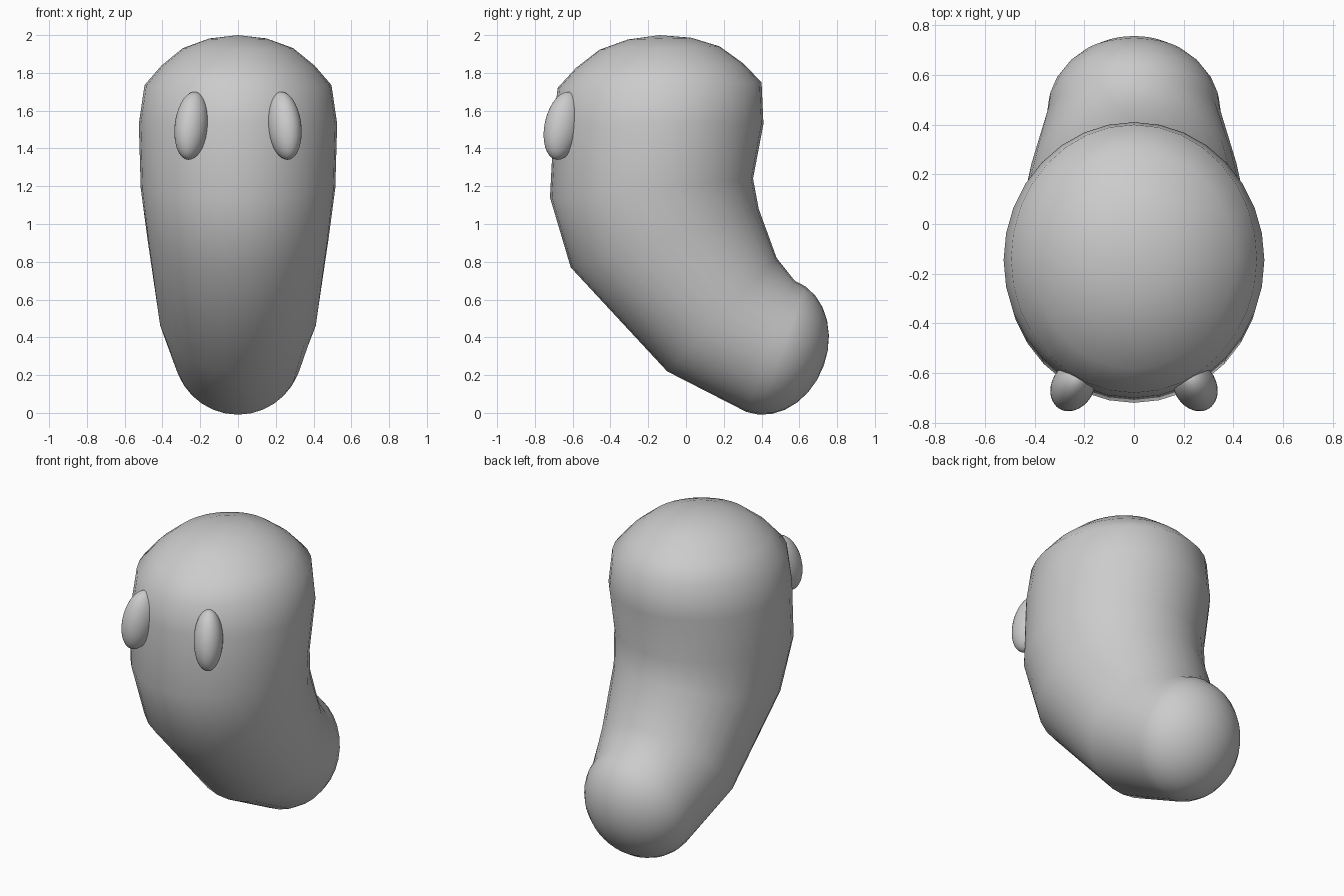
import bpy, bmesh, math
from mathutils import Vector

cube = bpy.data.objects.get("Cube")
if cube:
    bpy.data.objects.remove(cube, do_unlink=True)

grey = bpy.data.materials.new("light_grey")
grey.use_nodes = True
colour = (0.6, 0.6, 0.6, 1)
grey.diffuse_color = colour
grey.node_tree.nodes["Principled BSDF"].inputs["Base Color"].default_value = colour

SEGMENTS = 32


def finish(bm, name):
    """Turn a bmesh into a smooth grey object."""
    bmesh.ops.recalc_face_normals(bm, faces=bm.faces)
    mesh = bpy.data.meshes.new(name)
    bm.to_mesh(mesh)
    bm.free()
    mesh.materials.append(grey)
    mesh.shade_smooth()
    obj = bpy.data.objects.new(name, mesh)
    bpy.context.collection.objects.link(obj)
    return obj


def ring(bm, centre, across, half_width):
    """Ellipse spanned by the x axis and the vector across."""
    verts = []
    for i in range(SEGMENTS):
        a = math.tau * i / SEGMENTS
        side = Vector((half_width * math.sin(a), 0, 0))
        verts.append(bm.verts.new(centre + across * math.cos(a) + side))
    return verts


# Body sections: front (y, z), back (y, z), half width
sections = [
    ((-0.68, 1.72), (0.40, 1.75), 0.495),
    ((-0.70, 1.53), (0.41, 1.53), 0.525),
    ((-0.72, 1.14), (0.355, 1.24), 0.515),
    ((-0.61, 0.77), (0.385, 1.08), 0.48),
    ((-0.10, 0.22), (0.48, 0.82), 0.42),
    ((0.32, 0.005), (0.575, 0.70), 0.35),
]
frames = []
for front, back, width in sections:
    f, b = Vector((0, *front)), Vector((0, *back))
    frames.append(((f + b) / 2, (f - b) / 2, width))

# Rounded ends: (scale, rise) steps from pole to rim
head_steps = [(0.31, 0.93), (0.59, 0.74), (0.82, 0.39)]
tail_steps = [(math.sin(a), math.cos(a)) for a in (math.pi * k / 14 for k in range(1, 7))]


def cap(bm, frame, direction, steps):
    """Shrinking rings ending in a pole, listed pole outwards."""
    centre, across, width = frame
    rings = [ring(bm, centre + direction * h, across * s, width * s) for s, h in steps]
    return bm.verts.new(centre + direction), rings


bm = bmesh.new()
top_pole, rings = cap(bm, frames[0], Vector((0, 0, 0.265)), head_steps)
rings += [ring(bm, *frame) for frame in frames]
tail_axis = frames[-1][1].cross(Vector((1, 0, 0))).normalized()
tail_axis *= 0.30 if tail_axis.y > 0 else -0.30
tail_pole, tail_rings = cap(bm, frames[-1], tail_axis, tail_steps)
rings += reversed(tail_rings)

for i in range(SEGMENTS):
    j = (i + 1) % SEGMENTS
    for upper, lower in zip(rings, rings[1:]):
        bm.faces.new((upper[i], upper[j], lower[j], lower[i]))
    bm.faces.new((top_pole, rings[0][j], rings[0][i]))
    bm.faces.new((tail_pole, rings[-1][i], rings[-1][j]))
finish(bm, "body")

# Eyes: tilted, turned ellipsoids set into the front
for name, side in (("left_eye", 1), ("right_eye", -1)):
    bm = bmesh.new()
    bmesh.ops.create_uvsphere(bm, u_segments=32, v_segments=20, radius=1)
    eye = finish(bm, name)
    eye.scale = (0.085, 0.10, 0.184)
    eye.rotation_euler = (-0.25, 0, side * math.radians(30))
    eye.location = (side * 0.246, -0.652, 1.52)
